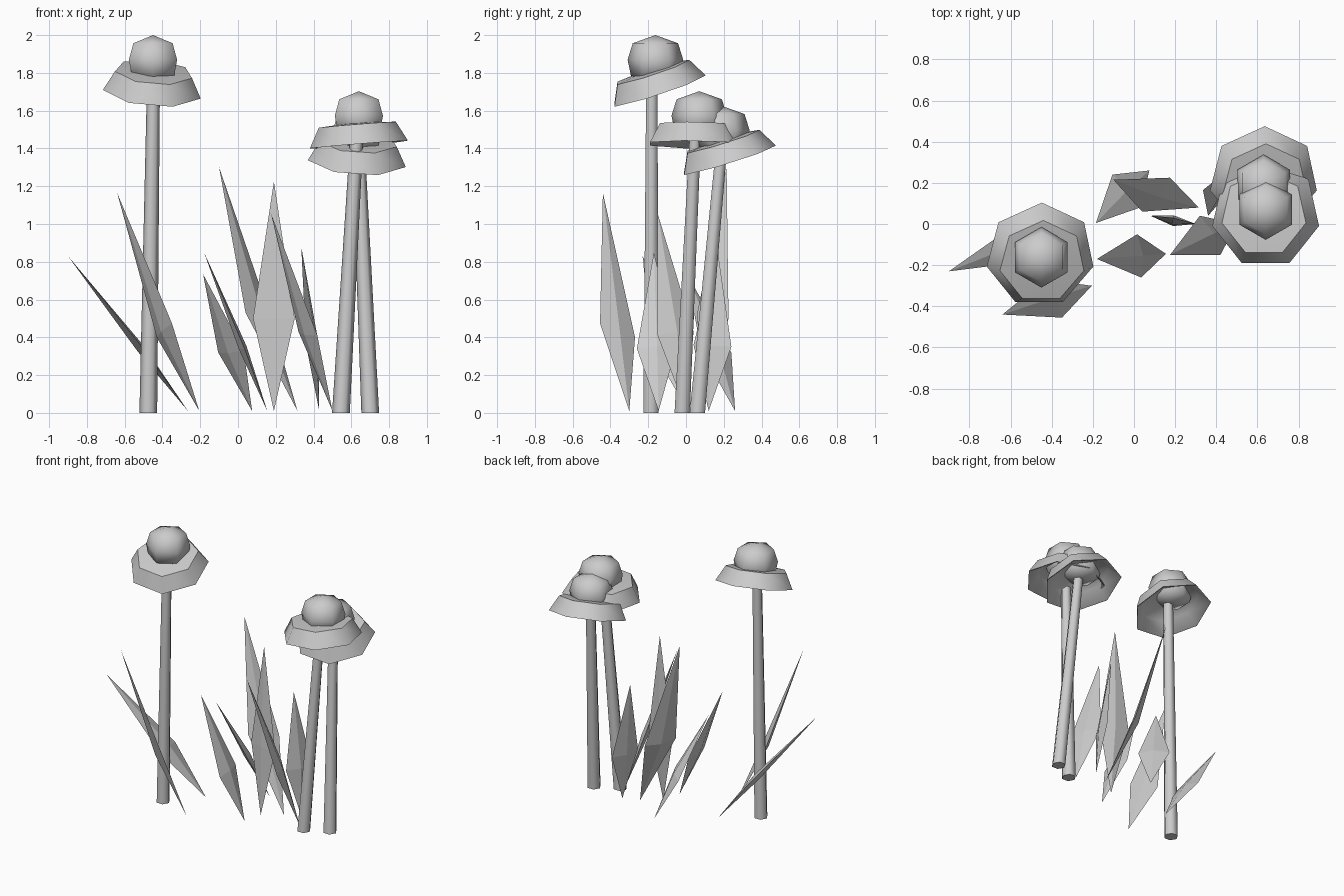
import bpy, math
from mathutils import Vector, Matrix

old = bpy.data.objects.get("Cube")
if old:
    bpy.data.objects.remove(old, do_unlink=True)

grey = bpy.data.materials.new("light_grey")
grey.use_nodes = True
grey.diffuse_color = (0.6, 0.6, 0.6, 1)
grey.node_tree.nodes["Principled BSDF"].inputs["Base Color"].default_value = (0.6, 0.6, 0.6, 1)


def add_mesh(name, verts, faces, smooth=None):
    mesh = bpy.data.meshes.new(name)
    mesh.from_pydata(verts, [], faces)
    mesh.materials.append(grey)
    obj = bpy.data.objects.new(name, mesh)
    bpy.context.collection.objects.link(obj)
    bpy.ops.object.select_all(action='DESELECT')
    obj.select_set(True)
    bpy.context.view_layer.objects.active = obj
    bpy.ops.object.mode_set(mode='EDIT')
    bpy.ops.mesh.select_all(action='SELECT')
    bpy.ops.mesh.normals_make_consistent(inside=False)
    bpy.ops.object.mode_set(mode='OBJECT')
    if smooth:
        bpy.ops.object.shade_smooth_by_angle(angle=math.radians(smooth))
    return obj


def lathe(name, profile, sides, matrix, smooth):
    """Turn a profile that starts and ends on the axis; one corner points to +y."""
    verts = [matrix @ Vector((0, 0, profile[0][1])), matrix @ Vector((0, 0, profile[-1][1]))]
    rings = profile[1:-1]
    for r, z in rings:
        for i in range(sides):
            a = math.pi / 2 + math.tau * i / sides
            verts.append(matrix @ Vector((r * math.cos(a), r * math.sin(a), z)))
    faces = []
    last = 2 + (len(rings) - 1) * sides
    for i in range(sides):
        j = (i + 1) % sides
        faces += [(0, 2 + j, 2 + i), (1, last + i, last + j)]
        for k in range(len(rings) - 1):
            a = 2 + k * sides
            faces.append((a + i, a + j, a + sides + j, a + sides + i))
    return add_mesh(name, verts, faces, smooth)


def stem(name, base, top, r0=0.047, r1=0.034, sides=6):
    verts = []
    for p, r in ((base, r0), (top, r1)):
        for i in range(sides):
            a = math.tau * i / sides
            verts.append((p[0] + r * math.cos(a), p[1] + r * math.sin(a), p[2]))
    faces = [tuple(range(sides)), tuple(range(sides, 2 * sides))]
    faces += [(i, (i + 1) % sides, sides + (i + 1) % sides, sides + i) for i in range(sides)]
    add_mesh(name, verts, faces, 65)


# Hollow skirted cap and the knob above it
CAP = [(0, 0.12), (0.21, 0.105), (0.267, 0), (0.26, 0), (0.2, 0.085), (0, 0.095)]
KNOB = [(0, 0.13), (0.12, 0.087), (0.147, 0), (0.13, -0.085), (0, -0.12)]


def flower(name, base, cap, tilt_x, tilt_y, knob):
    turn = Matrix.Rotation(math.radians(tilt_y), 4, 'Y') @ Matrix.Rotation(math.radians(tilt_x), 4, 'X')
    place = Matrix.Translation(cap) @ turn
    stem(name + "_stem", base, place @ Vector((0, 0, 0.1)))
    lathe(name + "_cap", CAP, 7, place, 58)
    lathe(name + "_knob", KNOB, 6, Matrix.Translation(knob), 80)


flower("left_flower", (-0.475, -0.185, 0), (-0.455, -0.15, 1.705), 18, 5, (-0.45, -0.162, 1.87))
flower("front_flower", (0.545, -0.02, 0), (0.64, 0.05, 1.42), -1, -4.5, (0.64, 0.07, 1.573))
flower("back_flower", (0.7, 0.06, 0), (0.63, 0.22, 1.337), 17, 4, (0.63, 0.19, 1.495))


def blade(name, base, side_a, side_b, tip, thick=0.022):
    """Thin pointed leaf with a ridge on both faces."""
    base, side_a, side_b, tip = map(Vector, (base, side_a, side_b, tip))
    mid = (side_a + side_b) / 2
    n = (tip - base).cross(side_b - side_a).normalized() * thick
    verts = [base, side_a, tip, side_b, mid + n, mid - n]
    faces = [(i, (i + 1) % 4, c) for c in (4, 5) for i in range(4)]
    add_mesh(name, verts, faces)


# Grass blades: base, two side corners, tip
blade("grass_far_left", (-0.265, 0.01, 0.01), (-0.5, -0.18, 0.34), (-0.53, 0.03, 0.34), (-0.9, -0.23, 0.83))
blade("grass_left_front", (-0.205, -0.3, 0.01), (-0.35, -0.455, 0.475), (-0.43, -0.27, 0.4), (-0.64, -0.44, 1.165))
blade("grass_back", (0.075, 0.26, 0.01), (-0.105, 0.24, 0.32), (0.03, 0.08, 0.33), (-0.185, 0.005, 0.735))
blade("grass_middle_front", (0.155, -0.145, 0.01), (0.015, -0.05, 0.35), (0.035, -0.26, 0.34), (-0.18, -0.17, 0.85))
blade("grass_tall_back", (0.315, 0.08, 0.01), (0.175, 0.225, 0.5), (0.04, 0.06, 0.53), (-0.1, 0.215, 1.3))
blade("grass_upright", (0.19, -0.01, 0.01), (0.08, 0.04, 0.5), (0.3, 0.0, 0.5), (0.19, 0.03, 1.225))
blade("grass_right_front", (0.5, 0.0, 0.01), (0.32, 0.04, 0.43), (0.42, -0.15, 0.41), (0.175, -0.15, 1.055))
blade("grass_right_back", (0.43, 0.12, 0.01), (0.36, 0.04, 0.36), (0.43, 0.24, 0.35), (0.335, 0.165, 0.88))
